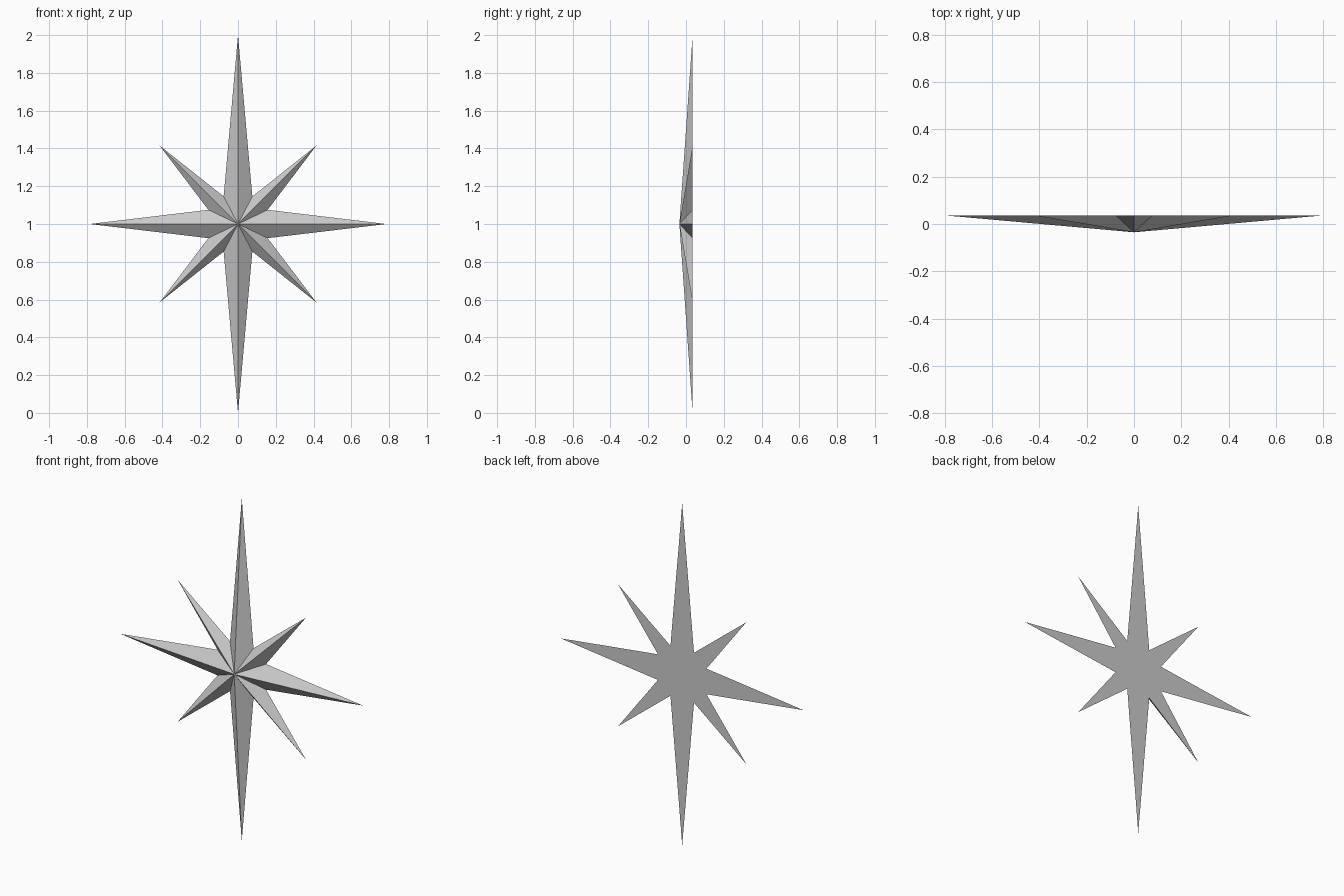
import bpy, bmesh

if "Cube" in bpy.data.objects:
    bpy.data.objects.remove(bpy.data.objects["Cube"])

DEPTH = 0.035   # half thickness
CENTRE_Z = 1.0

# Outline of one quarter (x, z from centre): side tip, notch, diagonal tip, notch, top tip
quarter = [(0.785, 0), (0.157, 0.075), (0.415, 0.415), (0.076, 0.146), (0, 1.0)]

# Mirror the quarter into the full counter-clockwise outline
half = quarter + [(-x, z) for x, z in reversed(quarter[:-1])]
outline = half + [(x, -z) for x, z in reversed(half[1:-1])]

bm = bmesh.new()
rim = [bm.verts.new((x, DEPTH, CENTRE_Z + z)) for x, z in outline]
peak = bm.verts.new((0, -DEPTH, CENTRE_Z))
back = bm.verts.new((0, DEPTH, CENTRE_Z))

# Faceted front rising to the peak, and flat back, both as triangle fans
for i, v in enumerate(rim):
    nxt = rim[(i + 1) % len(rim)]
    bm.faces.new((v, nxt, peak))
    bm.faces.new((nxt, v, back))
bmesh.ops.recalc_face_normals(bm, faces=bm.faces[:])

mesh = bpy.data.meshes.new("eight_point_star")
bm.to_mesh(mesh)
bm.free()
star = bpy.data.objects.new("eight_point_star", mesh)
bpy.context.collection.objects.link(star)
